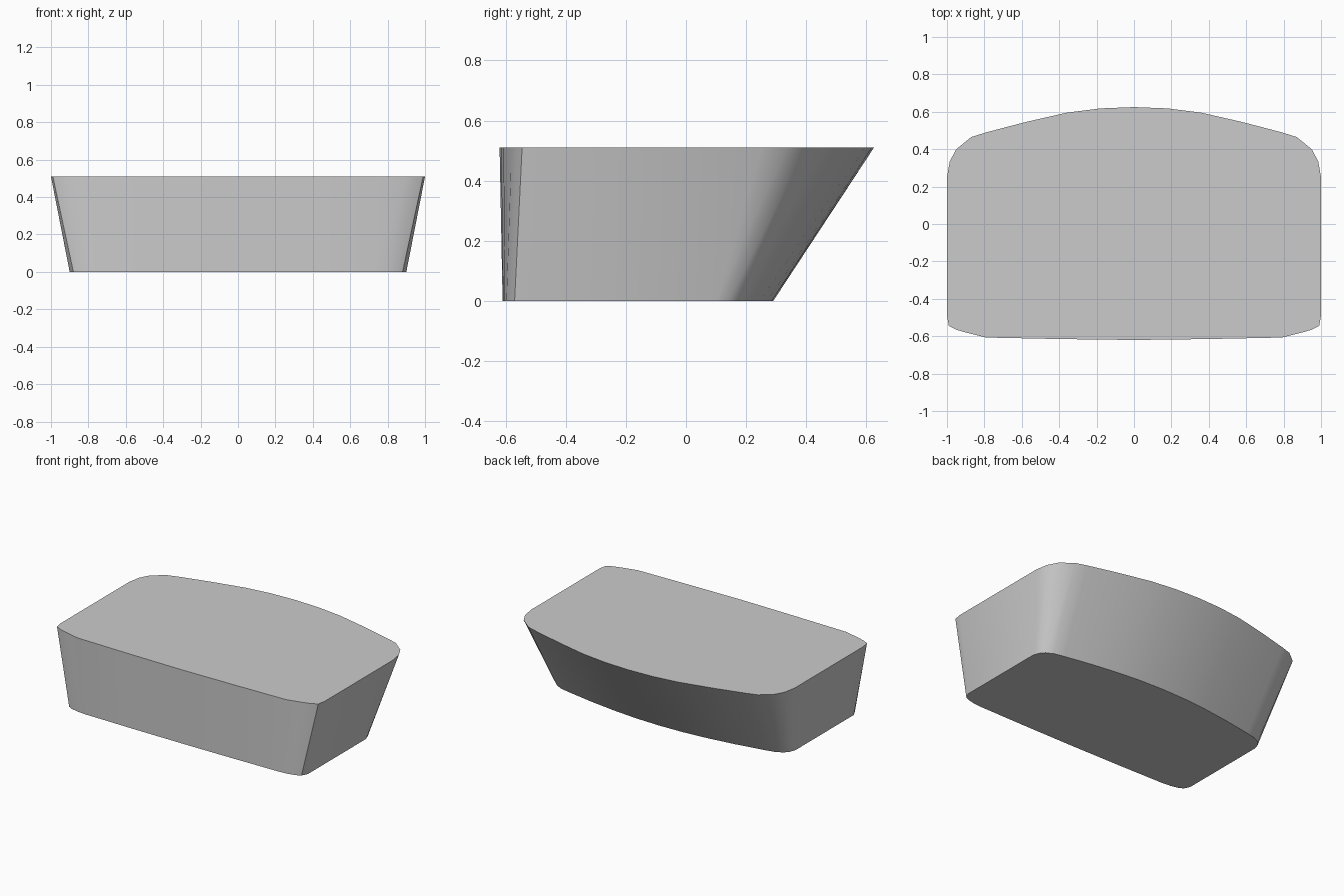
import bpy
import bmesh
import math

cube = bpy.data.objects.get("Cube")
if cube:
    bpy.data.objects.remove(cube, do_unlink=True)

HEIGHT = 0.51

# Right half outlines, front centre to back centre: matching points on rim and base
RIM = [(0, -0.62), (0.4, -0.615), (0.79, -0.607), (0.9, -0.58), (0.95, -0.565),
       (0.99, -0.545), (1, -0.49), (1, 0.25), (0.985, 0.335), (0.95, 0.4),
       (0.87, 0.465), (0.79, 0.49), (0.58, 0.545), (0.36, 0.595), (0.18, 0.618), (0, 0.625)]
BASE = [(0, -0.61), (0.39, -0.608), (0.74, -0.603), (0.8, -0.597), (0.85, -0.585),
        (0.88, -0.57), (0.9, -0.53), (0.9, 0.1), (0.885, 0.14), (0.86, 0.17),
        (0.81, 0.195), (0.74, 0.21), (0.54, 0.245), (0.35, 0.27), (0.18, 0.285), (0, 0.29)]


def full_outline(half):
    return half + [(-x, y) for x, y in reversed(half[1:-1])]


def loft(name, lower, upper, height, material):
    bm = bmesh.new()
    low = [bm.verts.new((x, y, 0)) for x, y in full_outline(lower)]
    top = [bm.verts.new((x, y, height)) for x, y in full_outline(upper)]
    n = len(low)
    for i in range(n):
        j = (i + 1) % n
        bm.faces.new((low[i], low[j], top[j], top[i]))
    bm.faces.new(top)
    bm.faces.new(low[::-1])
    bmesh.ops.recalc_face_normals(bm, faces=bm.faces[:])
    mesh = bpy.data.meshes.new(name)
    bm.to_mesh(mesh)
    bm.free()
    mesh.materials.append(material)
    obj = bpy.data.objects.new(name, mesh)
    bpy.context.collection.objects.link(obj)
    return obj


grey = bpy.data.materials.new("light_grey")
grey.use_nodes = True
colour = (0.6, 0.6, 0.6, 1)
grey.diffuse_color = colour
grey.node_tree.nodes["Principled BSDF"].inputs["Base Color"].default_value = colour

# Tapered solid body with rounded corners and a raked, bowed back
body = loft("tapered_body", BASE, RIM, HEIGHT, grey)
bpy.ops.object.select_all(action="DESELECT")
body.select_set(True)
bpy.context.view_layer.objects.active = body
bpy.ops.object.shade_smooth_by_angle(angle=math.radians(35))
